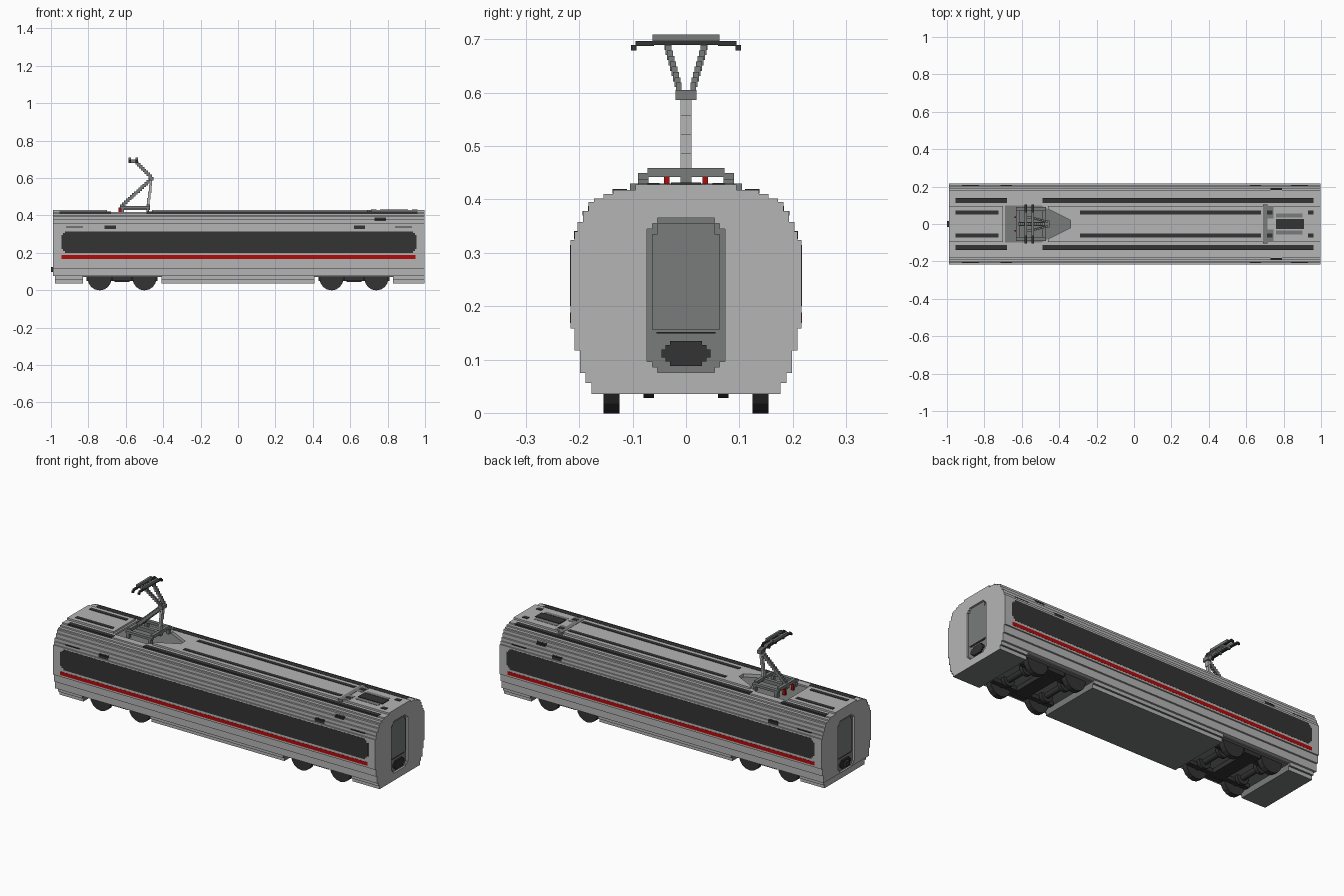
import bpy, bmesh, math
from mathutils import Vector

cube = bpy.data.objects.get("Cube")
if cube:
    bpy.data.objects.remove(cube, do_unlink=True)


def material(name, r, g, b):
    m = bpy.data.materials.new(name)
    m.use_nodes = True
    m.diffuse_color = (r, g, b, 1)
    bsdf = next(n for n in m.node_tree.nodes if n.type == 'BSDF_PRINCIPLED')
    bsdf.inputs["Base Color"].default_value = (r, g, b, 1)
    return m


LIGHT = material("light_grey", 0.46, 0.46, 0.46)
MID = material("slate_grey", 0.19, 0.203, 0.197)
DARK = material("charcoal", 0.033, 0.033, 0.033)
RED = material("signal_red", 0.45, 0.003, 0.003)
X0, X1 = -0.988, 0.997


def finish(name, bm, *mats):
    bmesh.ops.recalc_face_normals(bm, faces=bm.faces)
    me = bpy.data.meshes.new(name)
    bm.to_mesh(me)
    bm.free()
    for m in mats:
        me.materials.append(m)
    ob = bpy.data.objects.new(name, me)
    bpy.context.collection.objects.link(ob)
    return ob


def add_box(bm, x0, x1, y0, y1, z0, z1):
    vs = bmesh.ops.create_cube(bm, size=1)["verts"]
    for v in vs:
        v.co = ((x0 + x1) / 2 + v.co.x * (x1 - x0), (y0 + y1) / 2 + v.co.y * (y1 - y0),
                (z0 + z1) / 2 + v.co.z * (z1 - z0))


def boxes(name, mat, *dims):
    bm = bmesh.new()
    for d in dims:
        add_box(bm, *d)
    return finish(name, bm, mat)


def both(*dims):
    """The boxes plus their copies mirrored across y."""
    return [e for d in dims for e in (d, (d[0], d[1], -d[3], -d[2], d[4], d[5]))]


def prism(name, mat, pts, axis, a, b):
    """Extrude a 2D outline along an axis from a to b."""
    place = {'x': lambda p, t: (t, p[0], p[1]), 'y': lambda p, t: (p[0], t, p[1]),
             'z': lambda p, t: (p[0], p[1], t)}[axis]
    bm = bmesh.new()
    f = bm.faces.new([bm.verts.new(place(p, a)) for p in pts])
    ext = bmesh.ops.extrude_face_region(bm, geom=[f])["geom"]
    d = Vector(place((0, 0), b - a))
    bmesh.ops.translate(bm, verts=[e for e in ext if isinstance(e, bmesh.types.BMVert)], vec=d)
    return finish(name, bm, mat)


def stepped(steps):
    """Symmetric stair-step section from (half width, z0, z1) rows."""
    right = [p for h, a, b in steps for p in ((h, a), (h, b))]
    return right + [(-y, z) for y, z in reversed(right)]


def notched(x0, x1, z0, z1, s):
    """Rectangle with two-step corners."""
    cx, cz, w, h = (x0 + x1) / 2, (z0 + z1) / 2, (x1 - x0) / 2, (z1 - z0) / 2
    q = [(w, h - 2 * s), (w - s, h - 2 * s), (w - s, h - s), (w - 2 * s, h - s), (w - 2 * s, h)]
    r = q + [(-x, z) for x, z in reversed(q)]
    r += [(-x, -z) for x, z in r]
    return [(cx + x, cz + z) for x, z in r]


def stair(bm, p, q, n, r):
    """Chain of small boxes of half thickness r between two points."""
    p, q = Vector(p), Vector(q)
    for i in range(n):
        a, b = p.lerp(q, i / n), p.lerp(q, (i + 1) / n)
        lo = [min(s, t) - w for s, t, w in zip(a, b, r)]
        hi = [max(s, t) + w for s, t, w in zip(a, b, r)]
        add_box(bm, lo[0], hi[0], lo[1], hi[1], lo[2], hi[2])


# Body shell with stepped section
section = [(0.199, 0.075, 0.117), (0.209, 0.117, 0.158),
           (0.2165, 0.158, 0.324), (0.209, 0.324, 0.34), (0.203, 0.34, 0.358), (0.193, 0.358, 0.378),
           (0.183, 0.378, 0.395), (0.172, 0.395, 0.402), (0.155, 0.402, 0.41), (0.137, 0.41, 0.418)]
body = prism("body_shell", LIGHT, stepped(section), 'x', X0, X1)

# Recesses for the roof well and the end doors
well = [(-0.69, -0.1), (-0.5, -0.1), (-0.34, -0.02), (-0.34, 0.02), (-0.5, 0.1), (-0.69, 0.1)]
door = notched(-0.073, 0.073, 0.076, 0.365, 0.01)
cutters = [prism("well_cutter", LIGHT, well, 'z', 0.408, 0.5)]
for s, x in ((-1, X0), (1, X1)):
    cutters.append(prism("door_cutter", LIGHT, door, 'x', x - s * 0.015, x + s * 0.1))
for c in cutters:
    c.hide_render = True
    mod = body.modifiers.new("recess", 'BOOLEAN')
    mod.operation, mod.solver, mod.object = 'DIFFERENCE', 'EXACT', c
bpy.context.view_layer.objects.active = body
for mod in list(body.modifiers):
    bpy.ops.object.modifier_apply(modifier=mod.name)
for c in cutters:
    bpy.data.objects.remove(c, do_unlink=True)
prism("roof_well_floor", MID, well, 'z', 0.407, 0.41)

# Raised roof plateau around the well
prism("roof_plateau_long", LIGHT, [(-0.46, -0.095), (X1, -0.095), (X1, 0.095), (-0.46, 0.095),
      (-0.46, 0.08), (-0.34, 0.02), (-0.34, -0.02), (-0.46, -0.08)], 'z', 0.415, 0.428)
boxes("roof_plateau_short", LIGHT, (X0, -0.7, -0.095, 0.095, 0.415, 0.428))

# Dark roof strips
boxes("outer_roof_strips", DARK, *both((-0.955, -0.68, 0.111, 0.138, 0.411, 0.4195),
                                       (-0.49, 0.96, 0.111, 0.138, 0.411, 0.4195)))
boxes("inner_roof_strips", DARK, *both((-0.955, -0.725, 0.05, 0.072, 0.425, 0.43),
      (-0.29, 0.68, 0.05, 0.072, 0.425, 0.43), (0.71, 0.74, 0.05, 0.072, 0.425, 0.431),
      (0.93, 0.96, 0.05, 0.072, 0.425, 0.431)))

# Roof equipment at the far end
boxes("roof_panel", MID, (0.69, 0.715, -0.105, 0.105, 0.41, 0.4295),
      *both((0.715, 0.745, 0.03, 0.09, 0.42, 0.4295), (0.76, 0.9, 0.035, 0.055, 0.42, 0.4295)))
boxes("roof_unit", DARK, (0.76, 0.91, -0.028, 0.028, 0.425, 0.432))

# Side window bands, red stripes and small fittings on both sides
for s, side in ((-1, "right"), (1, "left")):
    prism("window_band_" + side, DARK, notched(-0.945, 0.955, 0.2, 0.315, 0.01),
          'y', s * 0.213, s * 0.2172)
boxes("red_stripes", RED, *both((-0.945, 0.95, 0.213, 0.2172, 0.168, 0.188)))
fittings = [(0.73, 0.79, 0.18, 0.1936, 0.37, 0.3785), (0.73, 0.79, 0.17, 0.1836, 0.378, 0.388)]
for x in (-0.6825, 0.65):
    fittings += [(x - 0.03, x + 0.03, 0.2, 0.2096, 0.326, 0.3405),
                 (x - 0.03, x + 0.03, 0.19, 0.2036, 0.34, 0.347)]
for x in (-0.875, 0.885):
    fittings.append((x - 0.045, x + 0.045, 0.2, 0.2096, 0.336, 0.3405))
boxes("side_fittings", DARK, *both(*fittings))

# End doors with window panel and coupler
for s, x, end in ((-1, X0, "rear"), (1, X1, "fore")):
    b = x - s * 0.016
    prism("end_door_" + end, MID, door, 'x', b, b + s * 0.005)
    prism("door_panel_" + end, MID, stepped([(0.063, 0.155, 0.335), (0.053, 0.335, 0.355)]),
          'x', b, b + s * 0.009)
    boxes("door_sill_" + end, DARK, (min(b, b + s * 0.008), max(b, b + s * 0.008),
                                     -0.055, 0.055, 0.149, 0.152))
    prism("coupler_" + end, DARK, notched(-0.046, 0.046, 0.088, 0.135, 0.008), 'x', b, b + s * 0.014)
boxes("coupler_hook", DARK, (-1.0, -0.975, -0.016, 0.016, 0.097, 0.125))

# Skirts, light on the sides and slate underneath and at the bogie openings
for name, a, b in (("centre_skirt", -0.41, 0.41), ("rear_skirt", X0 + 0.01, -0.83),
                   ("fore_skirt", 0.83, X1)):
    sk = prism(name, LIGHT, stepped([(0.177, 0.035, 0.056), (0.188, 0.056, 0.076)]), 'x', a, b)
    sk.data.materials.append(MID)
    for p in sk.data.polygons:
        inner_end = abs(p.normal.x) > 0.5 and abs(p.center.x) < 0.9
        p.material_index = 1 if p.normal.z < -0.5 or inner_end else 0
boxes("underfloor", MID, (-0.83, -0.41, -0.175, 0.175, 0.07, 0.077),
      (0.41, 0.83, -0.175, 0.175, 0.07, 0.077))

# Bogies: wheels, axles and frame
for cx, end in ((-0.62, "rear"), (0.62, "fore")):
    bm = bmesh.new()
    for dx in (-0.12, 0.12):
        for y, r, depth in ((-0.14, 0.064, 0.03), (0.14, 0.064, 0.03), (0, 0.016, 0.28),
                            (-0.07, 0.035, 0.02), (0.07, 0.035, 0.02)):
            vs = bmesh.ops.create_cone(bm, cap_ends=True, segments=16, radius1=r, radius2=r,
                                       depth=depth)["verts"]
            for v in vs:
                v.co = (cx + dx + v.co.x, y + v.co.z, 0.063 + v.co.y)
    finish("wheelsets_" + end, bm, DARK)
    boxes("bogie_frame_" + end, DARK, (cx - 0.04, cx + 0.04, -0.12, 0.12, 0.045, 0.074),
          *both((cx - 0.19, cx + 0.19, 0.095, 0.12, 0.048, 0.074),
                (cx - 0.05, cx + 0.05, 0.125, 0.155, 0.048, 0.074)))

# Pantograph base frame on legs
boxes("pantograph_base", MID, *both((-0.63, -0.47, 0.07, 0.09, 0.437, 0.45),
      (-0.625, -0.61, 0.07, 0.09, 0.408, 0.44), (-0.49, -0.475, 0.07, 0.09, 0.408, 0.44)),
      (-0.63, -0.612, -0.072, 0.072, 0.442, 0.459), (-0.488, -0.47, -0.072, 0.072, 0.442, 0.459),
      (-0.63, -0.47, -0.01, 0.01, 0.43, 0.45))
boxes("insulators", RED, *both((-0.64, -0.625, 0.031, 0.041, 0.408, 0.442)))

# Pantograph arms, joint and contact head
bm = bmesh.new()
stair(bm, (-0.615, 0, 0.455), (-0.465, 0, 0.595), 14, (0.004, 0.008, 0.004))
finish("lower_arm", bm, MID)
bm = bmesh.new()
stair(bm, (-0.482, 0, 0.455), (-0.463, 0, 0.595), 4, (0.004, 0.01, 0.004))
finish("support_arm", bm, LIGHT)
bm = bmesh.new()
for s in (-1, 1):
    stair(bm, (-0.465, s * 0.012, 0.605), (-0.545, s * 0.034, 0.685), 8, (0.004, 0.004, 0.004))
finish("upper_arms", bm, MID)
boxes("arm_joint", MID, (-0.475, -0.452, -0.02, 0.02, 0.586, 0.605))
boxes("contact_strips", MID, (-0.585, -0.573, -0.063, 0.063, 0.698, 0.709),
      (-0.547, -0.535, -0.063, 0.063, 0.698, 0.709))
boxes("contact_horns", DARK, (-0.585, -0.573, -0.063, 0.063, 0.689, 0.698),
      (-0.547, -0.535, -0.063, 0.063, 0.689, 0.698),
      *both((-0.585, -0.573, 0.06, 0.095, 0.688, 0.697), (-0.547, -0.535, 0.06, 0.095, 0.688, 0.697),
            (-0.585, -0.573, 0.093, 0.103, 0.679, 0.689), (-0.547, -0.535, 0.093, 0.103, 0.679, 0.689)))
boxes("head_links", MID, *both((-0.58, -0.54, 0.028, 0.04, 0.68, 0.698)))
